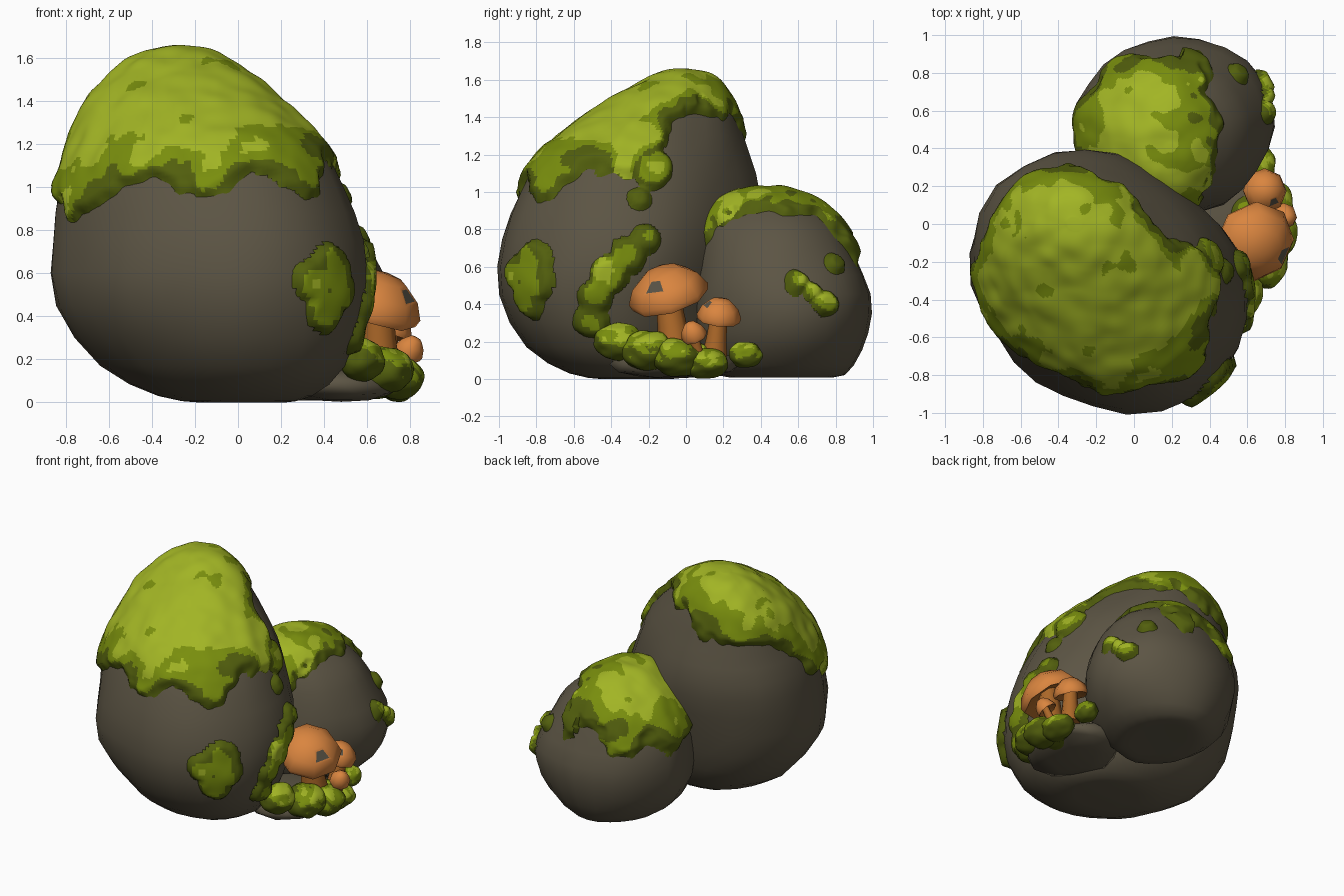
import bpy, bmesh, math
from mathutils import Vector, noise

if "Cube" in bpy.data.objects:
    bpy.data.objects.remove(bpy.data.objects["Cube"])


def mat(name, rgb):
    m = bpy.data.materials.new(name)
    m.diffuse_color = (*rgb, 1)
    m.use_nodes = True
    m.node_tree.nodes["Principled BSDF"].inputs["Base Color"].default_value = m.diffuse_color
    return m


STONE = mat("brown stone", (0.107, 0.09, 0.058))
DARK = mat("dark moss", (0.085, 0.115, 0.004))
MID = mat("mid moss", (0.19, 0.27, 0.004))
LIGHT = mat("light moss", (0.36, 0.46, 0.018))
ORANGE = mat("mushroom orange", (0.70, 0.235, 0.05))
STEM = mat("mushroom stem", (0.42, 0.14, 0.022))
SPOT = mat("mushroom spot", (0.10, 0.085, 0.06))


def finish(name, bm, mats, angle=40):
    me = bpy.data.meshes.new(name)
    bm.to_mesh(me)
    bm.free()
    for m in mats:
        me.materials.append(m)
    ob = bpy.data.objects.new(name, me)
    bpy.context.collection.objects.link(ob)
    bpy.ops.object.select_all(action='DESELECT')
    ob.select_set(True)
    bpy.context.view_layer.objects.active = ob
    bpy.ops.object.shade_smooth_by_angle(angle=math.radians(angle))
    return ob


# Boulder sections: z, xmin, xmax, ymin, ymax
BIG = [(0.0, -.18, .22, -.45, -.08), (.03, -.36, .34, -.62, .03), (.17, -.62, .50, -.84, .2),
       (.45, -.83, .59, -.98, .3), (.75, -.845, .57, -.96, .37), (1.0, -.84, .48, -.88, .38),
       (1.2, -.76, .37, -.76, .33), (1.4, -.67, .17, -.50, .26), (1.53, -.54, .01, -.29, .19),
       (1.60, -.44, -.13, -.15, .12), (1.625, -.35, -.28, -.03, .03)]
SMALL = [(0.01, .05, .38, .28, .74), (.03, -.12, .52, .15, .86), (.2, -.28, .69, .05, .96),
         (.43, -.32, .74, .04, .99), (.65, -.29, .66, .06, .91), (.8, -.2, .56, .1, .84),
         (.92, -.06, .41, .17, .72), (.985, .06, .30, .27, .58), (1.0, .17, .22, .38, .43)]


def surf(L, k, th, t):
    i = min(int(t), len(L) - 2)
    u = t - i
    a, b, c, d = (L[max(0, min(len(L) - 1, i + j))] for j in (-1, 0, 1, 2))
    z, x0, x1, y0, y1 = (0.5 * (2*q + (r-p)*u + (2*p-5*q+4*r-s)*u*u + (3*q-p-3*r+s)*u**3)
                         for p, q, r, s in zip(a, b, c, d))
    C, S = math.cos(th), math.sin(th)
    m = 1 - k * math.sin(2 * th) + .045 * noise.noise(Vector((C * 2, S * 2, z * 2.5 + k * 9)))
    return Vector(((x0+x1)/2 + (x1-x0)/2*m*C, (y0+y1)/2 + (y1-y0)/2*m*S, max(z, 0)))


def loft(rows):
    bm = bmesh.new()
    V = [[bm.verts.new(p) for p in r] for r in rows]
    n = len(V[0])
    for a, b in zip(V, V[1:]):
        for j in range(n):
            bm.faces.new((a[j], a[(j+1) % n], b[(j+1) % n], b[j]))
    bm.faces.new(V[0][::-1])
    bm.faces.new(V[-1])
    bm.normal_update()
    return bm


def boulder_mesh(L, k, sides, rows):
    return loft([[surf(L, k, 2*math.pi*j/sides, (len(L)-1)*i/rows) for j in range(sides)]
                 for i in range(rows + 1)])


def patches(L, k, specs):
    out = []
    for deg, z, r in specs:
        pts = [surf(L, k, math.radians(deg), t * .04) for t in range(25 * (len(L)-1))]
        out.append((min(pts, key=lambda p: abs(p.z - z)), r))
    return out


def moss(name, L, k, edge, spots):
    """Thin raised shell over the boulder wherever the moss field is positive."""
    def field(p):
        w = .09 * noise.noise(p * 4.7 + Vector((0, 2, 5))) + .035 * noise.noise(p * 13)
        f = p.z - edge(p) + w
        for c, r in spots:
            f = max(f, 1.6 * (r - (p - c).length + w * .35))
        return f
    bm = boulder_mesh(L, k, 230, 150)
    val = {v: field(v.co) for v in bm.verts}
    cols = []
    for f in bm.faces:
        a = sum(val[v] for v in f.verts) / len(f.verts)
        c = f.calc_center_median()
        n = noise.noise(c * 5.5 + Vector((7, 3, 1))) + .4 * noise.noise(c * 14)
        # light on the open top, darker towards the ragged edge
        up = .14 * (f.normal.z - .55) - .05 * max(0, f.normal.y)
        f.material_index = 2 if min(a, .32) + up + .30*n > .18 else 1 if min(a, .25) + .11*n > .085 else 0
        if a < 0:
            cols.append(f)
    moved = {v: v.co + v.normal * (-.012 + .045 * min(1, max(0, val[v] / .06))
                                   + .012 * noise.noise(v.co * 9)) for v in bm.verts}
    for v, co in moved.items():
        v.co = co
    bmesh.ops.delete(bm, geom=cols, context='FACES')
    finish(name, bm, [DARK, MID, LIGHT], 60)


# Big boulder moss edge height by compass angle, every 22.5 degrees from +x
RIM = [1.06, 1.27, 1.42, 1.43, 1.38, 1.30, 1.25, 1.20, .90, .82, .98, 1.04, .96, 1.03, .98, 1.08]


def big_edge(p):
    a = (math.degrees(math.atan2(p.y + .27, p.x + .17)) % 360) / 22.5
    i = int(a) % 16
    u = a - int(a)
    return RIM[i] * (1 - u) + RIM[(i + 1) % 16] * u


def small_edge(p):
    k = .55 if p.x < .25 else 1.0
    return .70 + .40 * p.x - k * max(0, abs(p.y - .48) - .22)


# Boulders with their moss caps and patches
finish("large_boulder", boulder_mesh(BIG, .095, 26, 20), [STONE])
finish("small_boulder", boulder_mesh(SMALL, -.02, 24, 18), [STONE])
moss("large_boulder_moss", BIG, .095, big_edge, patches(BIG, .095, [
    (-52, .57, .12), (-45, .62, .14), (-42, .52, .13), (-47, .43, .13),
    (7, .76, .09), (0, .67, .10), (-8, .56, .11), (-13, .44, .10),
    (-17, .31, .10), (1, .95, .08), (6, 1.13, .13)]))
moss("small_boulder_moss", SMALL, -.02, small_edge, patches(SMALL, -.02, [
    (12, .53, .07), (21, .48, .05), (29, .40, .07), (44, .62, .07)]))


def blob(name, c, r, mats, rule=None, sub=3, rough=.12):
    bm = bmesh.new()
    bmesh.ops.create_icosphere(bm, subdivisions=sub, radius=1)
    for v in bm.verts:
        k = 1 + rough * noise.noise(v.co * 1.7 + Vector(c) * 9)
        v.co = Vector(c) + Vector([a * b * k for a, b in zip(v.co, r)])
        v.co.z = max(v.co.z, 0.003)
    bm.normal_update()
    if rule:
        for f in bm.faces:
            f.material_index = rule(f)
    finish(name, bm, mats, 60)


def clump_rule(f):
    s = f.normal.dot(Vector((.6, -.1, .8))) + .5 * noise.noise(f.calc_center_median() * 16)
    return 2 if s > .9 else 1 if s > .55 else 0


# Low stone ledge and moss clumps at the mushrooms' feet
blob("stone_ledge", (.48, -.06, .08), (.29, .36, .08), [STONE], sub=2)
for i, (c, r) in enumerate([((.57, -.36, .20), (.11, .13, .10)), ((.68, -.20, .15), (.14, .14, .11)),
                            ((.745, -.05, .115), (.12, .14, .10)), ((.74, .10, .085), (.10, .13, .08)),
                            ((.68, .32, .13), (.07, .09, .07)), ((.64, .0, .11), (.14, .18, .09))]):
    blob(f"moss_clump_{i + 1}", c, r, [DARK, MID, LIGHT], clump_rule, sub=4)


def mushroom(name, foot, rim, axis, r, h, stem_r, spot_dir):
    rim, foot, axis = Vector(rim), Vector(foot), Vector(axis).normalized()
    q = Vector((0, 0, 1)).rotation_difference(axis)
    n = 8

    def ring(rad, z):
        return [rim + q @ Vector((rad * math.cos(2*math.pi*j/n), rad * math.sin(2*math.pi*j/n), z))
                for j in range(n)]
    # cap: gills underneath, dome above
    bm = loft([ring(r * .3, h * .22), ring(r * .95, -h * .12), ring(r, h * .1), ring(r * .82, h * .55),
               ring(r * .45, h * .92), ring(r * .12, h)])
    for f in bm.faces:
        f.material_index = 1 if f.normal.dot(axis) < -.3 else 0
    # painted spot: inset face
    if spot_dir:
        d = Vector(spot_dir).normalized()
        face = max((f for f in bm.faces if f.calc_area() > .12 * r * r), key=lambda f: f.normal.dot(d))
        bmesh.ops.inset_individual(bm, faces=[face], thickness=r * .1)
        face.material_index = 2
    finish(name + "_cap", bm, [ORANGE, STEM, SPOT], 45)
    # stem
    top = rim + axis * h * .3
    sides = [[foot.lerp(top, t) + Vector((math.cos(a), math.sin(a), 0)) * stem_r * s
              for a in [2*math.pi*j/8 for j in range(8)]]
             for t, s in ((0, 1.25), (.4, 1), (1, .8))]
    finish(name + "_stem", loft(sides), [STEM], 50)


mushroom("large_mushroom", (.66, -.05, .13), (.635, -.09, .44), (.38, -.30, 1), .22, .165, .08, (.75, -.3, .75))
mushroom("medium_mushroom", (.68, .15, .12), (.69, .175, .325), (.3, .12, 1), .12, .11, .055, (.7, -.5, .6))
mushroom("small_mushroom", (.75, .07, .11), (.79, .045, .23), (.55, -.4, 1), .07, .085, .03, None)
